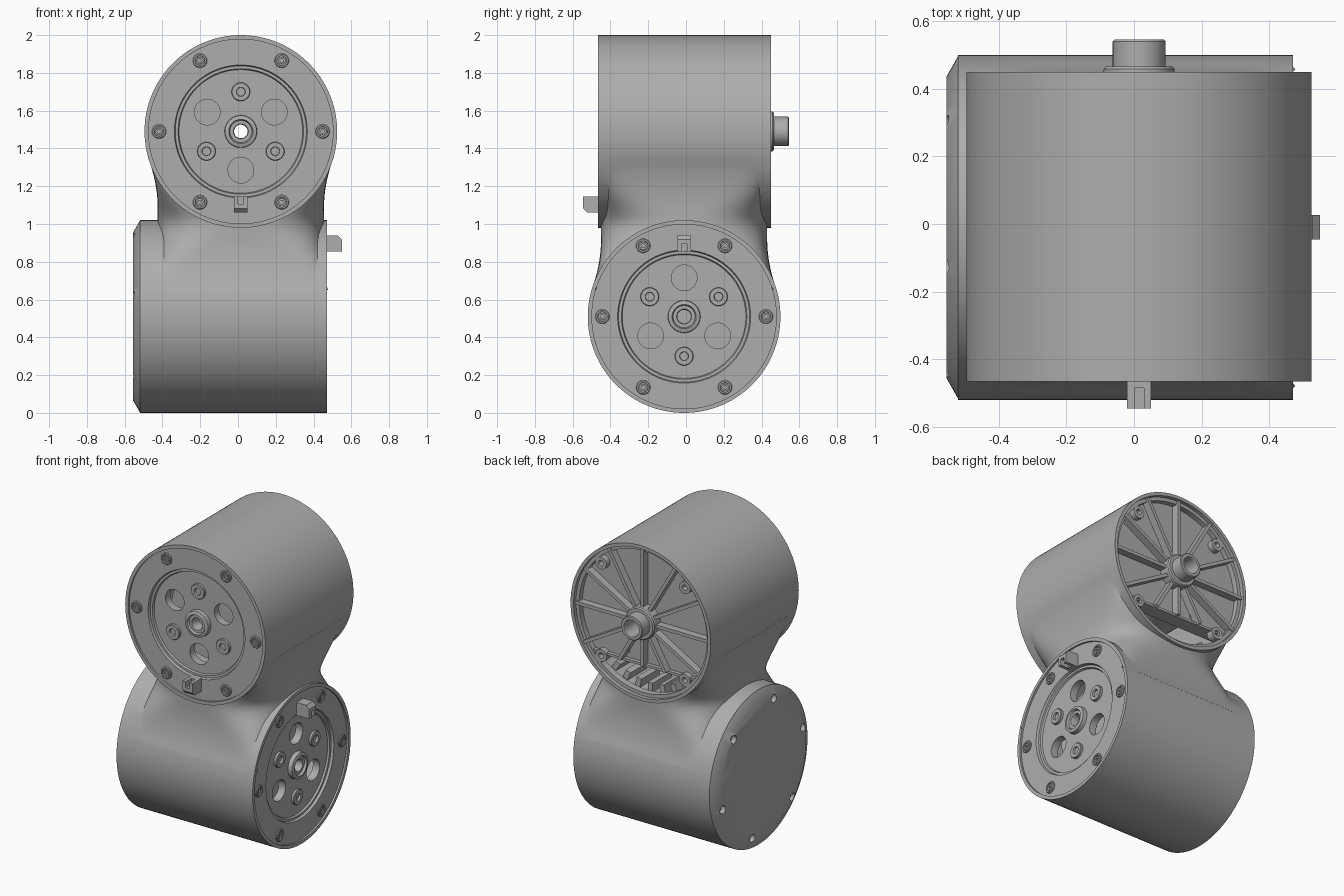
import bpy, bmesh
from math import sin, cos, pi, radians, copysign
from mathutils import Matrix, Vector

if "Cube" in bpy.data.objects:
    bpy.data.objects.remove(bpy.data.objects["Cube"])

grey = bpy.data.materials.new("housing_grey")
grey.use_nodes = True
grey.diffuse_color = (0.42, 0.42, 0.42, 1)
grey.node_tree.nodes["Principled BSDF"].inputs["Base Color"].default_value = (0.42, 0.42, 0.42, 1)


def frame(origin, up, out):
    """Local frame: y is up on the face, z points out of it."""
    up, out = Vector(up), Vector(out)
    rot = Matrix((up.cross(out), up, out)).transposed().to_4x4()
    return Matrix.Translation(origin) @ rot


def finish(bm, name, mat=Matrix()):
    bmesh.ops.recalc_face_normals(bm, faces=bm.faces)
    me = bpy.data.meshes.new(name)
    bm.to_mesh(me)
    bm.free()
    me.transform(mat)
    me.materials.append(grey)
    shade(me)
    ob = bpy.data.objects.new(name, me)
    bpy.context.collection.objects.link(ob)
    return ob


def shade(me):
    me.shade_smooth()
    me.set_sharp_from_angle(angle=radians(30))


def lathe(bm, profile, seg=96, at=(0, 0)):
    """Closed (radius, height) profile turned about local z."""
    rings = []
    for i in range(seg):
        a = 2 * pi * i / seg
        rings.append([bm.verts.new((at[0] + r * cos(a), at[1] + r * sin(a), h)) for r, h in profile])
    n = len(profile)
    for i in range(seg):
        p, q = rings[i], rings[(i + 1) % seg]
        for j in range(n):
            k = (j + 1) % n
            bm.faces.new((p[j], q[j], q[k], p[k]))


def rod(bm, r, z0, z1, at=(0, 0), seg=24, r_top=None):
    mat = Matrix.Translation((at[0], at[1], (z0 + z1) / 2))
    bmesh.ops.create_cone(bm, cap_ends=True, segments=seg, radius1=r,
                          radius2=r if r_top is None else r_top, depth=z1 - z0, matrix=mat)


def box(bm, lo, hi, turn=0):
    lo, hi = Vector(lo), Vector(hi)
    size = Matrix.Diagonal((hi - lo).to_4d())
    size[3][3] = 1
    bmesh.ops.create_cube(bm, size=1, matrix=Matrix.Rotation(turn, 4, "Z")
                          @ Matrix.Translation((lo + hi) / 2) @ size)


def combine(ob, others, operation):
    """Apply booleans and drop the helpers."""
    for other in others:
        mod = ob.modifiers.new("cut", "BOOLEAN")
        mod.object, mod.operation, mod.solver = other, operation, "EXACT"
    deps = bpy.context.evaluated_depsgraph_get()
    me = bpy.data.meshes.new_from_object(ob.evaluated_get(deps))
    ob.modifiers.clear()
    ob.data = me
    for other in others:
        bpy.data.objects.remove(other)
    shade(me)


def polar(r, deg):
    return r * cos(radians(deg)), r * sin(radians(deg))


UP = (0, 0, 1)
CX, CY, R, BORE = 0.015, -0.01, 0.51, 0.488
front = frame((CX, -0.465, 1.49), UP, (0, -1, 0))
back = frame((CX, 0.45, 1.49), UP, (0, 1, 0))
side = frame((0.47, CY, 0.51), (0, 0, -1), (1, 0, 0))
cap = frame((-0.555, CY, 0.51), UP, (-1, 0, 0))


def cylinder(name, mat, r, z0, z1, at=(0, 0), seg=128):
    bm = bmesh.new()
    rod(bm, r, z0, z1, at, seg)
    return finish(bm, name, mat)


# Housing: two crossed cylinders joined by a blended neck
housing = cylinder("housing", front, R, -0.915, 0)
lower = cylinder("lower_body", side, R, -0.99, 0)
bm = bmesh.new()
rod(bm, R, -0.037, 0, seg=128, r_top=0.445)
end_cap = finish(bm, "end_cap", cap)

bm = bmesh.new()
rings, steps, seg = [], 36, 128
for i in range(steps + 1):
    z = 0.65 + 0.7 * i / steps
    hx = 0.44 + (0.7 if z > 1.08 else 0.2) * (z - 1.08) ** 2
    hy = 0.44 + (0.7 if z < 0.92 else 0.07) * (z - 0.92) ** 2
    power = 2 / (2.8 + 120 * (z - 1) ** 2)
    ring = []
    for k in range(seg):
        a = 2 * pi * (k + 0.5) / seg
        x = copysign(abs(cos(a)) ** power, cos(a))
        y = copysign(abs(sin(a)) ** power, sin(a))
        ring.append(bm.verts.new((CX + hx * x, CY + hy * y, z)))
    rings.append(ring)
for p, q in zip(rings, rings[1:]):
    for k in range(seg):
        n = (k + 1) % seg
        bm.faces.new((p[k], p[n], q[n], q[k]))
bm.faces.new(rings[0][::-1])
bm.faces.new(rings[-1])
neck = finish(bm, "neck")
combine(housing, [lower, neck], "UNION")
combine(housing, [cylinder("upper_bore", front, BORE, -1, 0.1),
                  cylinder("lower_bore", side, BORE, -0.94, 0.1)], "DIFFERENCE")

# End cap with six screw recesses across its chamfer
combine(end_cap, [cylinder("recess", cap, 0.026, -0.03, 0.1, polar(0.432, 15 + 60 * i), 24)
                  for i in range(6)], "DIFFERENCE")


def output_face(name, mat, core_depth):
    # Stepped flange plate with a raised centre collar
    bm = bmesh.new()
    lathe(bm, [(0.491, -0.09), (0.491, -0.012), (0.352, -0.012), (0.347, -0.028), (0.332, -0.028),
               (0.327, -0.04), (0.086, -0.04), (0.084, -0.012), (0.064, -0.006), (0.058, -0.02),
               (0.04, -0.02), (0.036, -0.03), (0.036, -0.09)])
    plate = finish(bm, name + "_plate", mat)
    cuts = [cylinder("hole", mat, 0.068, -0.2, 0.1, polar(0.205, a), 40) for a in (30, 150, 270)]
    combine(plate, cuts, "DIFFERENCE")
    # Screws around the flange and bosses around the collar
    bm = bmesh.new()
    for i in range(6):
        at = polar(0.433, 60 * i)
        lathe(bm, [(0.038, -0.02), (0.038, -0.006), (0.034, -0.002), (0.026, -0.002), (0.024, -0.016)], 24, at)
        lathe(bm, [(0.022, -0.02), (0.022, -0.004), (0.011, -0.004), (0.011, -0.014), (0.001, -0.014)], 6, at)
    for a in (90, 210, 330):
        lathe(bm, [(0.049, -0.05), (0.049, -0.026), (0.046, -0.022), (0.024, -0.022),
                   (0.022, -0.036), (0.001, -0.036)], 32, polar(0.21, a))
    finish(bm, name + "_screws", mat)
    # Slotted locating tab with a bevelled outer edge
    bm = bmesh.new()
    box(bm, (-0.036, -0.43, -0.03), (0.036, -0.345, 0.08))
    edge = [e for e in bm.edges if all(v.co.y < -0.42 and v.co.z > 0.07 for v in e.verts)]
    bmesh.ops.bevel(bm, geom=edge, offset=0.022, segments=1, affect="EDGES")
    tab = finish(bm, name + "_tab", mat)
    bm = bmesh.new()
    box(bm, (-0.014, -0.385, 0.02), (0.014, -0.3, 0.2))
    combine(tab, [finish(bm, "slot", mat)], "DIFFERENCE")
    # Inner core seen through the plate holes
    bm = bmesh.new()
    lathe(bm, [(0.28, -core_depth), (0.28, -0.15), (0.05, -0.15), (0.05, -core_depth)], 64)
    finish(bm, name + "_core", mat)


output_face("upper", front, 0.84)
output_face("lower", side, 0.93)

# Ribbed rear cover, open below a straight chord
CHORD = -0.29
bm = bmesh.new()
lathe(bm, [(0.487, -0.085), (0.487, -0.06), (0.06, -0.06), (0.06, -0.085)])
cover = finish(bm, "rear_cover", back)
bm = bmesh.new()
box(bm, (-0.6, -0.6, -0.2), (0.6, CHORD, 0.1))
combine(cover, [finish(bm, "chord_cut", back)], "DIFFERENCE")

bm = bmesh.new()
for i in range(12):
    a = radians(90 + 30 * i)
    reach = 0.487 if sin(a) > -0.6 else min(0.487, CHORD / sin(a))
    box(bm, (0.08, -0.011, -0.062), (reach, 0.011, -0.012), a)
box(bm, (-0.39, CHORD - 0.008, -0.13), (0.39, CHORD + 0.008, -0.035))
finish(bm, "rear_ribs", back)

bm = bmesh.new()
lathe(bm, [(0.489, -0.07), (0.489, -0.025), (0.465, -0.025), (0.465, -0.07)])
for a in (45, 135, 225, 315):
    lathe(bm, [(0.04, -0.07), (0.04, -0.022), (0.018, -0.022), (0.018, -0.06), (0.001, -0.06)],
          24, polar(0.43, a))
for x in (-0.13, 0.13):
    rod(bm, 0.012, -0.062, -0.055, (x, -0.24), 12)
finish(bm, "rear_rim", back)

# Fins on the floor of the rear opening
bm = bmesh.new()
for i in range(-3, 4):
    box(bm, (0.43, -0.018, -0.3), (0.487, 0.018, -0.1), radians(270 + 11 * i))
finish(bm, "floor_fins", back)

# Hollow rear shaft with its shoulder
bm = bmesh.new()
lathe(bm, [(0.105, -0.07), (0.105, 0.008), (0.098, 0.016), (0.078, 0.016), (0.078, 0.09), (0.073, 0.095),
           (0.055, 0.095), (0.052, 0.09), (0.052, -0.04), (0.036, -0.04), (0.036, -0.09), (0.09, -0.09)], 64)
finish(bm, "rear_shaft", back)
